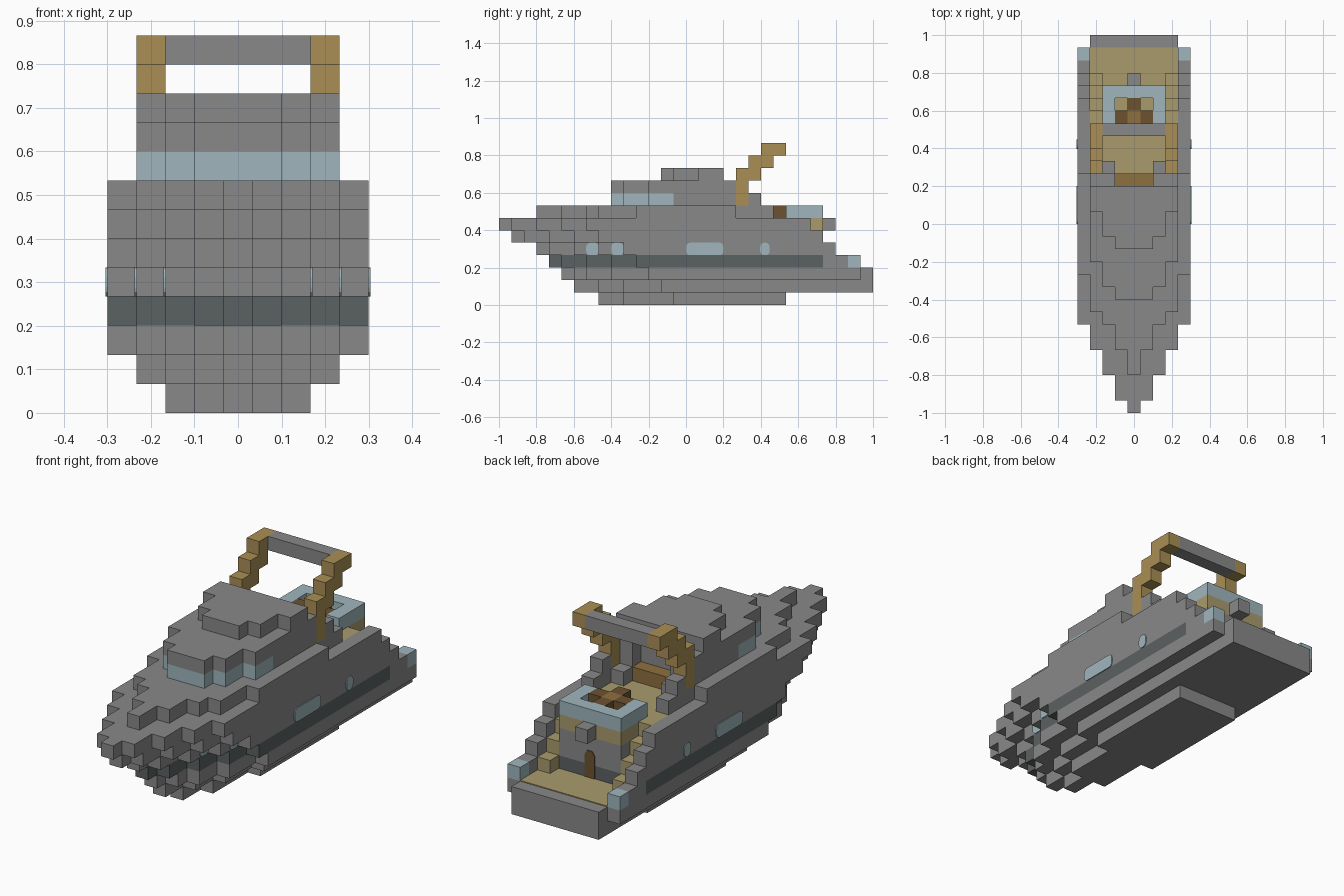
import bpy, bmesh, math

if "Cube" in bpy.data.objects:
    bpy.data.objects.remove(bpy.data.objects["Cube"], do_unlink=True)

U = 1 / 15      # size of one block
MID = 15        # block row at the middle of the length


def material(name, r, g, b):
    m = bpy.data.materials.new(name)
    m.use_nodes = True
    m.diffuse_color = (r, g, b, 1)
    m.node_tree.nodes["Principled BSDF"].inputs["Base Color"].default_value = (r, g, b, 1)
    return m


GREY = material("hull grey", .25, .25, .25)
DARK = material("dark stripe", .105, .12, .12)
GLASS = material("pale glass", .35, .47, .51)
GOLD = material("arch gold", .40, .275, .09)
DECK = material("deck tan", .40, .33, .155)
WOOD = material("light brown", .27, .16, .05)
BROWN = material("dark brown", .15, .085, .03)


def prism(name, points, push, mat):
    """Extrude one flat outline, given in block units, along a vector."""
    def place(p):
        return (p[0] * U, (p[1] - MID) * U, p[2] * U)
    bm = bmesh.new()
    face = bm.faces.new([bm.verts.new(place(p)) for p in points])
    new = bmesh.ops.extrude_face_region(bm, geom=[face])["geom"]
    verts = [v for v in new if isinstance(v, bmesh.types.BMVert)]
    bmesh.ops.translate(bm, verts=verts, vec=[c * U for c in push])
    bmesh.ops.recalc_face_normals(bm, faces=bm.faces)
    mesh = bpy.data.meshes.new(name)
    bm.to_mesh(mesh)
    bm.free()
    mesh.materials.append(mat)
    ob = bpy.data.objects.new(name, mesh)
    bpy.context.collection.objects.link(ob)
    return ob


def box(name, x, y, z, mat):
    """Box from (low, high) pairs."""
    pts = [(x[0], y[0], z[0]), (x[1], y[0], z[0]), (x[1], y[1], z[0]), (x[0], y[1], z[0])]
    return prism(name, pts, (0, 0, z[1] - z[0]), mat)


def centre(name, half, y, z, mat):
    return box(name, (-half, half), y, z, mat)


def pair(name, x, y, z, mat):
    box(name + "_left", x, y, z, mat)
    box(name + "_right", (-x[1], -x[0]), y, z, mat)


def layer(name, z, starts, end, mat, half=.5, height=1):
    """Stepped bow: the layer grows one block wider per side at each start."""
    side = []
    for i, s in enumerate(starts):
        nxt = starts[i + 1] if i + 1 < len(starts) else end
        side += [(half + i, s, z), (half + i, nxt, z)]
    prism(name, side + [(-x, y, h) for x, y, h in reversed(side)], (0, 0, height), mat)


def porthole(name, x, y0, y1, z, mat):
    """Rounded plate on both sides of the hull."""
    r = .32
    pts = []
    for cy, cz, a0 in ((y1 - r, z + 1 - r, 0), (y0 + r, z + 1 - r, 90),
                       (y0 + r, z + r, 180), (y1 - r, z + r, 270)):
        for k in range(4):
            a = math.radians(a0 + 30 * k)
            pts.append((cy + r * math.cos(a), cz + r * math.sin(a)))
    for s, tag in ((1, "_left"), (-1, "_right")):
        prism(name + tag, [(s * x, y, h) for y, h in pts], (s * .06, 0, 0), mat)


# Hull, keel to deck
layer("keel", 0, [8, 10, 14], 23, GREY)
layer("lower_hull", 1, [6, 8, 10, 13], 30, GREY)
layer("middle_hull", 2, [5, 6, 7, 9, 12], 29, GREY)
layer("hull_stripe", 3, [4, 5, 7, 9, 11], 26, DARK)
layer("window_band", 4, [3, 4, 6, 8, 10], 25, GREY)
layer("upper_hull", 5, [1, 2, 4, 6, 8], 24, GREY)
layer("bow_deck", 6, [0, 1, 3, 5, 7], 19, GREY)
layer("raised_deck", 7, [3, 5, 7, 8, 11], 18, GREY)

# Aft platform and stepped bulwarks
centre("transom", 3.5, (29, 30), (2, 3), GREY)
centre("aft_platform", 3.5, (26, 29), (3, 3.06), DECK)
for z, start, end in ((3, 26, 28), (4, 25, 27), (5, 24, 26), (6, 19, 25)):
    pair(f"bulwark_step_{z}", (3.5, 4.5), (start, end), (z, z + 1), GREY)
for z in (3, 4, 5):
    pair(f"stair_{z}", (2.5, 3.5), (29 - z, 30 - z), (z, z + 1), DECK)
pair("stern_lamp", (3.5, 4.5), (28, 29), (3, 4), GLASS)

# Aft cabin wall and cockpit deck
centre("aft_wall", 2.5, (25, 26), (4, 5), GREY)
centre("aft_wall_top", 2.5, (24, 26), (5, 6), GREY)
centre("cockpit_deck", 3.5, (19, 24), (6, 7), DECK)
centre("cockpit_deck_end", 2.5, (24, 26), (6, 7), DECK)
centre("aft_ledge", .5, (26, 27), (6, 7), GREY)
door = [(-.4, 26, 3.06), (.4, 26, 3.06), (.4, 26, 4.7), (.2, 26, 5), (-.2, 26, 5), (-.4, 26, 4.7)]
prism("aft_door", door, (0, .06, 0), BROWN)

# Cockpit rail, table and bench
centre("rail_back", 2.5, (25, 26), (7, 8), GLASS)
pair("rail_side", (1.5, 2.5), (23, 25), (7, 8), GLASS)
centre("table_centre", .5, (23, 24), (7, 8), WOOD)
pair("table_seat", (.5, 1.5), (23, 24), (7, 8), BROWN)
for y in (22, 24):
    centre(f"table_end_{y}", .5, (y, y + 1), (7, 8), BROWN)
centre("bench", 1.5, (18, 19), (7, 8), WOOD)
pair("bench_side", (1.5, 4.5), (18, 19), (7, 8), GREY)
pair("bench_arm", (1.5, 2.5), (19, 20), (7, 8), GREY)
pair("cockpit_side", (2.5, 3.5), (19, 22), (7, 8), GREY)
pair("arch_foot", (2.5, 3.5), (20, 21), (8, 9), GREY)

# Wheelhouse with wraparound windscreen and stepped roof
layer("windscreen", 8, [9, 10, 12], 14, GLASS, half=1.5)
centre("wheelhouse", 3.5, (14, 18), (8, 9), GREY)
layer("roof", 9, [9, 10, 12], 18, GREY, half=1.5)
pair("wheelhouse_wing", (1.5, 3.5), (18, 19), (8, 10), GREY)
layer("roof_top", 10, [13, 14, 16], 18, GREY, half=1.5)

# Swept arch with crossbar
for i, (y, z) in enumerate((((19, 20), (8, 10)), ((19, 21), (10, 11)),
                            ((20, 22), (11, 12)), ((21, 23), (12, 13)))):
    pair(f"arch_{i}", (2.5, 3.5), y, z, GOLD)
centre("arch_crossbar", 2.5, (22, 23), (12, 13), GREY)

# Side windows
porthole("long_window", 4.5, 15, 18, 4, GLASS)
porthole("round_window", 4.5, 20.95, 21.7, 4, GLASS)
porthole("bow_window_front", 2.5, 7, 8, 4, GLASS)
porthole("bow_window_rear", 3.5, 9, 10, 4, GLASS)
